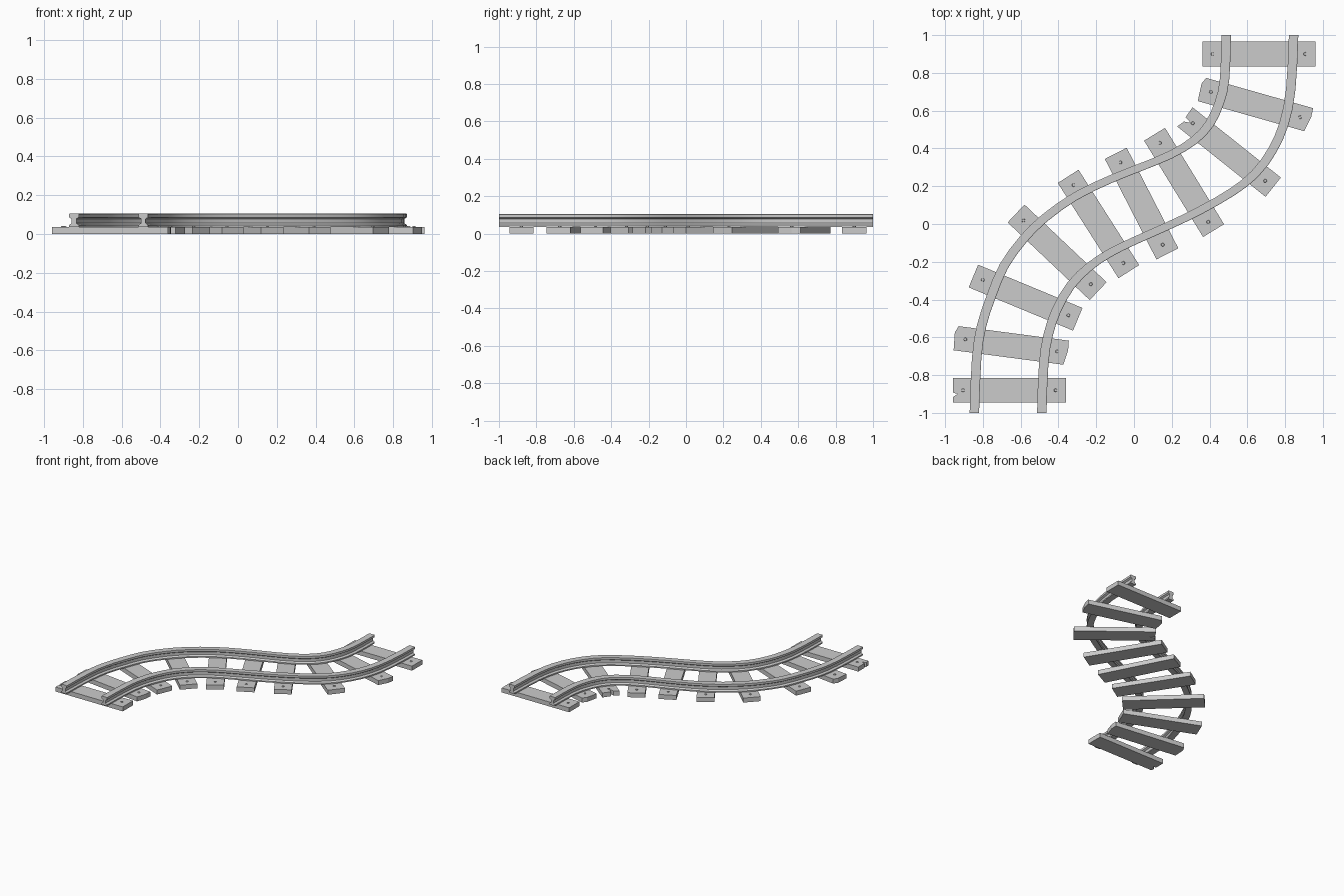
import bpy, bmesh
from math import radians
from mathutils import Vector, Matrix

if "Cube" in bpy.data.objects:
    bpy.data.objects.remove(bpy.data.objects["Cube"])

LEFT = [(-.845, -1), (-.833, -.71), (-.807, -.54), (-.757, -.386), (-.69, -.225),
        (-.59, -.085), (-.475, .03), (-.31, .147), (-.127, .236), (.02, .295), (.19, .365),
        (.32, .444), (.40, .53), (.453, .645), (.48, .77), (.488, 1)]
RIGHT = [(-.488, -1), (-.478, -.74), (-.455, -.59), (-.41, -.455), (-.335, -.325),
         (-.235, -.225), (-.127, -.153), (0, -.09), (.18, -.01), (.35, .072), (.52, .17),
         (.64, .265), (.73, .386), (.794, .53), (.83, .714), (.845, 1)]
# I-shaped rail section: half width, height
HALF = [(.025, .036), (.025, .046), (.012, .056), (.012, .078), (.025, .086), (.025, .103), (.021, .105)]
SECTION = HALF + [(-x, z) for x, z in reversed(HALF)]
TIE_H = .036


def finish(bm, name, smooth=False):
    bmesh.ops.recalc_face_normals(bm, faces=bm.faces)
    me = bpy.data.meshes.new(name)
    bm.to_mesh(me)
    bm.free()
    ob = bpy.data.objects.new(name, me)
    bpy.context.collection.objects.link(ob)
    if smooth:
        bpy.ops.object.select_all(action='DESELECT')
        ob.select_set(True)
        bpy.context.view_layer.objects.active = ob
        bpy.ops.object.shade_smooth_by_angle(angle=radians(25))
    return ob


def spline(points, steps=2):
    """Catmull-Rom through the points, straight along y at both ends."""
    p = [Vector(q) for q in points]
    p = [p[0] - Vector((0, .2))] + p + [p[-1] + Vector((0, .2))]
    out = []
    for a, b, c, d in zip(p, p[1:], p[2:], p[3:]):
        for i in range(steps):
            t = i / steps
            out.append(.5 * (2 * b + (c - a) * t + (2 * a - 5 * b + 4 * c - d) * t * t
                             + (3 * b - a - 3 * c + d) * t ** 3))
    return out + [p[-2]]


def rail(name, points):
    path = spline(points)
    bm = bmesh.new()
    rings = []
    for i, q in enumerate(path):
        if i in (0, len(path) - 1):
            t = Vector((0, 1))
        else:
            t = (path[i + 1] - path[i - 1]).normalized()
        n = Vector((t.y, -t.x))
        w = .72 + .28 * t.y          # rail narrows where it runs sideways
        rings.append([bm.verts.new((q.x + n.x * x * w, q.y + n.y * x * w, z)) for x, z in SECTION])
    k = len(SECTION)
    for a, b in zip(rings, rings[1:]):
        for j in range(k):
            bm.faces.new((a[j], a[(j + 1) % k], b[(j + 1) % k], b[j]))
    bm.faces.new(rings[0])
    bm.faces.new(rings[-1])
    return finish(bm, name, True)


def sleeper(i, x, y, angle, chips=()):
    # plank outline, with worn points inserted at its ends
    L, W = .299, .065
    left, right = [(-L, W), (-L, -W)], [(L, -W), (L, W)]
    if 'notch' in chips:
        left = [(-L, W), (-L, -.012), (-L + .025, -.02), (-L, -.036), (-L, -W)]
    if 'split' in chips:
        left = [(-L, W), (-L + .005, .0), (-L + .045, -.005), (-L + .012, -.022), (-L, -W)]
    if 'worn' in chips:
        left = [(-L + .01, W), (-L - .006, .03), (-L, -W)]
        right = [(L - .012, -W), (L + .003, .015), (L, W)]
    bm = bmesh.new()
    face = bm.faces.new([bm.verts.new((a, b, 0)) for a, b in left + right])
    ext = bmesh.ops.extrude_face_region(bm, geom=[face], use_keep_orig=True)
    bmesh.ops.translate(bm, vec=(0, 0, TIE_H),
                        verts=[v for v in ext['geom'] if isinstance(v, bmesh.types.BMVert)])
    ob = finish(bm, f"sleeper_{i}")
    # bolt heads at both ends
    bm = bmesh.new()
    for s in (-1, 1):
        bmesh.ops.create_cone(bm, cap_ends=True, segments=6, radius1=.010, radius2=.008,
                              depth=.006, matrix=Matrix.Translation((s * .245, 0, TIE_H + .002)))
    bolts = finish(bm, f"sleeper_bolts_{i}")
    for o in (ob, bolts):
        o.location = (x, y, 0)
        o.rotation_euler.z = radians(angle)


rail("left_rail", LEFT)
rail("right_rail", RIGHT)

# sleepers: centre x, centre y, turn, wear
TIES = [(-.66, -.88, 0, ('notch',)), (-.65, -.643, -7.5, ('worn',)), (-.574, -.39, -22.5),
        (-.407, -.15, -43.4), (-.188, 0, -57.5), (.04, .108, -62.8), (.265, .22, -58.5),
        (.503, .381, -38.5, ('split',)), (.643, .632, -15.8, ('worn',)), (.661, .9, 0)]
for i, tie in enumerate(TIES, 1):
    sleeper(i, *tie)
